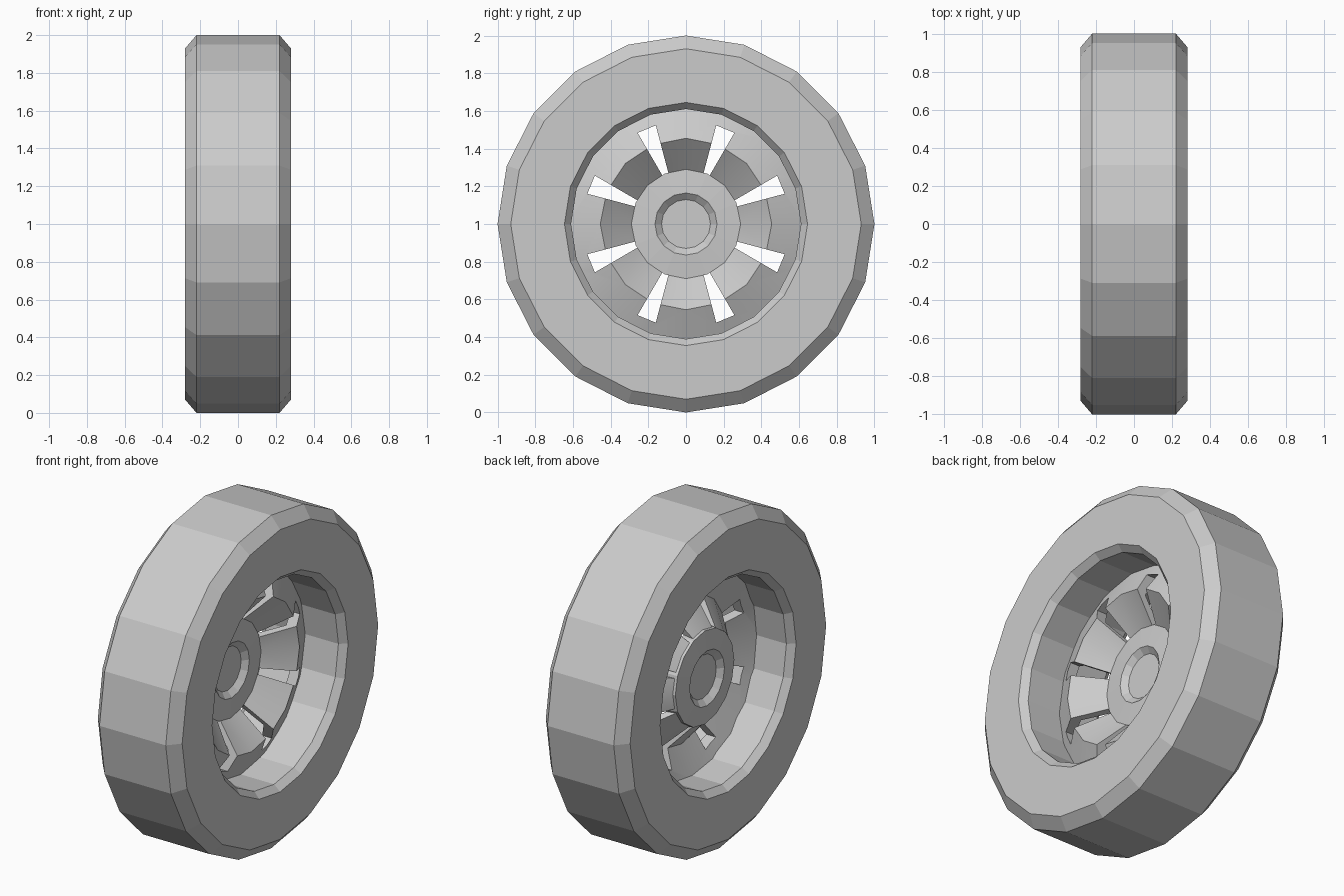
import bpy, bmesh, math
from math import sin, cos, pi

if "Cube" in bpy.data.objects:
    bpy.data.objects.remove(bpy.data.objects["Cube"])

AXLE = 1.0  # height of the wheel axis

grey = bpy.data.materials.new("plain_grey")
grey.use_nodes = True
COLOUR = (0.6, 0.6, 0.6, 1)
grey.diffuse_color = COLOUR
grey.node_tree.nodes["Principled BSDF"].inputs["Base Color"].default_value = COLOUR


def finish(name, bm):
    bmesh.ops.recalc_face_normals(bm, faces=bm.faces)
    mesh = bpy.data.meshes.new(name)
    bm.to_mesh(mesh)
    bm.free()
    mesh.materials.append(grey)
    obj = bpy.data.objects.new(name, mesh)
    bpy.context.collection.objects.link(obj)
    return obj


def lathe(name, profile, sides, closed=True):
    """Revolve (x, radius) points around the x axis; open profiles get end caps."""
    bm = bmesh.new()
    rings = [[bm.verts.new((x, r * sin(2 * pi * k / sides), AXLE + r * cos(2 * pi * k / sides)))
              for k in range(sides)] for x, r in profile]
    pairs = list(zip(rings, rings[1:]))
    if closed:
        pairs.append((rings[-1], rings[0]))
    else:
        bm.faces.new(rings[0])
        bm.faces.new(rings[-1])
    for a, b in pairs:
        for k in range(sides):
            j = (k + 1) % sides
            bm.faces.new((a[k], a[j], b[j], b[k]))
    return finish(name, bm)


# Tyre: bevelled tread and a chamfered lip around the rim opening
half = [(0.24, 0.61), (0.28, 0.645), (0.28, 0.93), (0.22, 1.0)]
lathe("tyre", half + [(-x, r) for x, r in reversed(half)], 20)

# Spoked dish: slopes out from the hub to a ridge, then back to the rim
dish = lathe("spoked_dish", [(-0.05, 0.27), (-0.05, 0.29), (0.09, 0.455), (0.01, 0.63),
                             (-0.05, 0.63), (0.03, 0.44), (-0.12, 0.27)], 16)

# Eight tapered slots cut between the spokes
bm = bmesh.new()
for i in range(8):
    a = (i + 0.5) * pi / 4
    outline = [(0.26, -0.014), (0.26, 0.014), (0.545, 0.052), (0.545, -0.052)]
    ends = [[bm.verts.new((x, r * sin(a) + w * cos(a), AXLE + r * cos(a) - w * sin(a)))
             for r, w in outline] for x in (-0.3, 0.3)]
    bm.faces.new(ends[0])
    bm.faces.new(ends[1])
    for k in range(4):
        j = (k + 1) % 4
        bm.faces.new((ends[0][k], ends[0][j], ends[1][j], ends[1][k]))
cutter = finish("slot_cutter", bm)
cutter.hide_render = True

cut = dish.modifiers.new("slots", "BOOLEAN")
cut.operation = "DIFFERENCE"
cut.solver = "EXACT"
cut.object = cutter
bpy.context.view_layer.objects.active = dish
dish.select_set(True)
bpy.ops.object.modifier_apply(modifier=cut.name)
bpy.data.objects.remove(cutter)
bpy.ops.object.shade_smooth_by_angle(angle=math.radians(25))

# Hub with a shallow recessed cap on both sides
lathe("hub", [(-0.11, 0.13), (-0.14, 0.165), (-0.125, 0.28), (-0.05, 0.29),
              (-0.04, 0.165), (-0.07, 0.13)], 16, closed=False)
